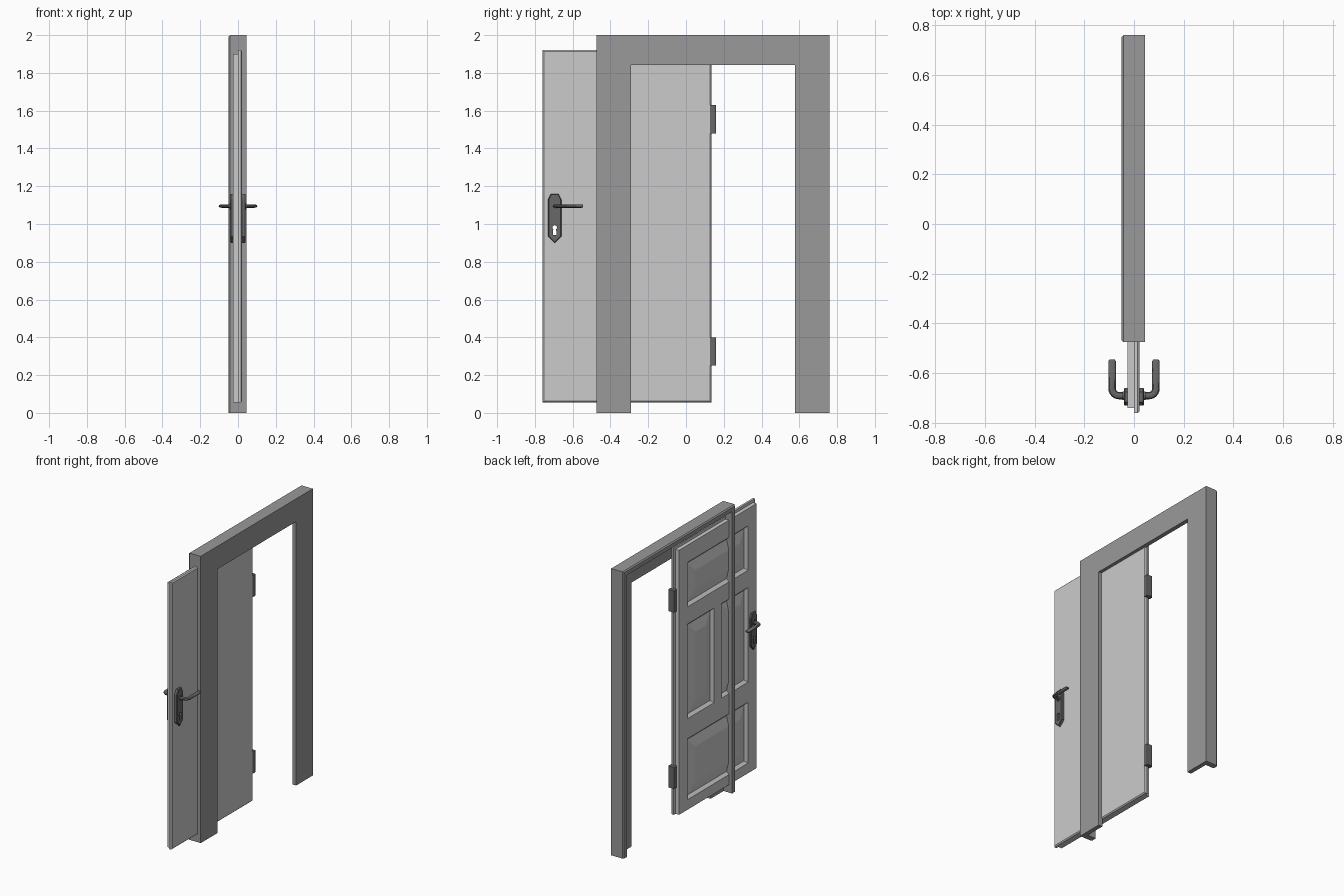
import bpy, bmesh, math
from mathutils import Vector

cube = bpy.data.objects.get("Cube")
if cube:
    bpy.data.objects.remove(cube, do_unlink=True)


def material(name, value):
    m = bpy.data.materials.new(name)
    m.use_nodes = True
    col = (value, value, value, 1)
    m.diffuse_color = col
    bsdf = m.node_tree.nodes["Principled BSDF"]
    bsdf.inputs["Base Color"].default_value = col
    bsdf.inputs["Roughness"].default_value = 0.6
    return m


DOOR = material("light grey door", 0.60)
FRAME = material("mid grey frame", 0.32)
METAL = material("dark grey metal", 0.14)


def finish(bm, name, mat):
    bmesh.ops.recalc_face_normals(bm, faces=bm.faces[:])
    mesh = bpy.data.meshes.new(name)
    bm.to_mesh(mesh)
    bm.free()
    ob = bpy.data.objects.new(name, mesh)
    bpy.context.collection.objects.link(ob)
    mesh.materials.append(mat)
    return ob


def box_bm(x0, x1, y0, y1, z0, z1):
    bm = bmesh.new()
    bmesh.ops.create_cube(bm, size=1)
    for v in bm.verts:
        v.co = Vector((x1 if v.co.x > 0 else x0,
                       y1 if v.co.y > 0 else y0,
                       z1 if v.co.z > 0 else z0))
    return bm


def prism(name, outline, x0, x1, mat, bevel=0):
    """Extrude a (y, z) outline along x, softening the x1 rim."""
    bm = bmesh.new()
    rings = [[bm.verts.new((x, y, z)) for y, z in outline] for x in (x0, x1)]
    bm.faces.new(rings[0])
    cap = bm.faces.new(rings[1])
    n = len(outline)
    for i in range(n):
        j = (i + 1) % n
        bm.faces.new((rings[0][i], rings[0][j], rings[1][j], rings[1][i]))
    bmesh.ops.recalc_face_normals(bm, faces=bm.faces[:])
    if bevel:
        bmesh.ops.bevel(bm, geom=list(cap.edges), offset=bevel, segments=1,
                        affect='EDGES')
    return finish(bm, name, mat)


# Door frame: rebated section swept up, across and down with mitred corners
section = [(0, .045), (.183, .045), (.183, .015), (.04, .015),
           (.04, -.05), (.008, -.05), (0, -.042)]
bm = bmesh.new()
y_lo, y_hi, top = -.475, .76, 2.0
stations = []
for side, high in ((0, 0), (0, 1), (1, 1), (1, 0)):
    stations.append([bm.verts.new((x, y_hi - d if side else y_lo + d,
                                   top - d * .87 if high else 0))
                     for d, x in section])
n = len(section)
for a, b in zip(stations, stations[1:]):
    for i in range(n):
        j = (i + 1) % n
        bm.faces.new((a[i], a[j], b[j], b[i]))
bm.faces.new(stations[0])
bm.faces.new(stations[-1])
finish(bm, "door_frame", FRAME)

# Flat outer leaf of the door, with a bevelled rim
bm = box_bm(0, .022, -.76, .135, .055, 1.92)
rim = [e for e in bm.edges if all(v.co.x > .01 for v in e.verts)]
bmesh.ops.bevel(bm, geom=rim, offset=.007, segments=1, affect='EDGES')
outer_leaf = finish(bm, "door_outer_leaf", DOOR)

# Panelled inner leaf: a grid whose panel cells are sunk, then raised
ys = [-.74, -.645, -.355, -.27, .02, .115]
zs = [.055, .125, .55, .69, 1.35, 1.47, 1.78, 1.90]
bm = bmesh.new()
grid = [[bm.verts.new((-.027, y, z)) for y in ys] for z in zs]
cells = {}
for r in range(len(zs) - 1):
    for c in range(len(ys) - 1):
        cells[r, c] = bm.faces.new((grid[r][c], grid[r + 1][c],
                                    grid[r + 1][c + 1], grid[r][c + 1]))
panels = [cells[3, 1], cells[3, 3]]
for r in (1, 5):
    panels += bmesh.ops.dissolve_faces(
        bm, faces=[cells[r, c] for c in (1, 2, 3)])["region"]
border = [e for e in bm.edges if e.is_boundary]
new = bmesh.ops.extrude_edge_only(bm, edges=border)["geom"]
for v in new:
    if isinstance(v, bmesh.types.BMVert):
        v.co.x = 0
bmesh.ops.edgeloop_fill(bm, edges=[e for e in bm.edges if e.is_boundary])
bmesh.ops.recalc_face_normals(bm, faces=bm.faces[:])
for thickness, depth in ((.018, -.019), (.07, .017)):
    bmesh.ops.inset_individual(bm, faces=panels, thickness=thickness,
                               depth=depth, use_even_offset=True)
inner_leaf = finish(bm, "door_panelled_leaf", DOOR)

# Handle plates and levers on both sides
plate_outline = [(-.73, 1.13), (-.715, 1.16), (-.675, 1.16), (-.66, 1.13),
                 (-.66, .935), (-.695, .90), (-.73, .935)]
AXIS_Y, AXIS_Z = -.69, 1.095
plates = []
for side, label, face in ((1, "left", .022), (-1, "right", .027)):
    plates.append(prism(label + "_handle_plate", plate_outline,
                        side * (face - .002), side * .041, METAL, .004))

    # Round collar under the lever
    ring = [(AXIS_Y + .017 * math.cos(k * math.tau / 16),
             AXIS_Z + .017 * math.sin(k * math.tau / 16)) for k in range(16)]
    prism(label + "_handle_collar", ring, side * .038, side * .046, METAL)

    # Lever: a bent, flattened bar
    path = [(.035, 0), (.06, 0)]
    path += [(.06 + .028 * math.sin(t), .028 * (1 - math.cos(t)))
             for t in (math.pi * k / 12 for k in range(1, 7))]
    path += [(.088, .138), (.088, .145)]
    curve = bpy.data.curves.new(label + "_lever", 'CURVE')
    curve.dimensions = '3D'
    curve.bevel_depth = .015
    curve.bevel_resolution = 2
    curve.use_fill_caps = True
    spline = curve.splines.new('POLY')
    spline.points.add(len(path) - 1)
    for p, (x, y) in zip(spline.points, path):
        p.co = (side * x, y, 0, 1)
    spline.points[-1].radius = .7
    curve.materials.append(METAL)
    lever = bpy.data.objects.new(label + "_lever", curve)
    lever.location = (0, AXIS_Y, AXIS_Z)
    lever.scale.z = .6
    bpy.context.collection.objects.link(lever)
    bpy.ops.object.select_all(action='DESELECT')
    lever.select_set(True)
    bpy.context.view_layer.objects.active = lever
    bpy.ops.object.convert(target='MESH')
    bpy.ops.object.shade_smooth_by_angle(angle=math.radians(40))

# Keyhole cut right through plates and door
keyhole = [(-.695 + .012 * math.cos(math.radians(a)),
            .982 + .012 * math.sin(math.radians(a)))
           for a in range(-50, 231, 28)]
keyhole += [(-.704, .942), (-.686, .942)]
cutter = prism("keyhole_cutter", keyhole, -.1, .1, METAL)
cutter.hide_render = True
for ob in plates + [outer_leaf, inner_leaf]:
    mod = ob.modifiers.new("keyhole", 'BOOLEAN')
    mod.operation = 'DIFFERENCE'
    mod.solver = 'EXACT'
    mod.object = cutter
    bpy.context.view_layer.objects.active = ob
    bpy.ops.object.modifier_apply(modifier=mod.name)
bpy.data.objects.remove(cutter, do_unlink=True)

# Hinges with softened upright edges
for label, z in (("lower", .25), ("upper", 1.48)):
    bm = box_bm(-.02, .026, .125, .16, z, z + .15)
    upright = [e for e in bm.edges
               if abs(e.verts[0].co.z - e.verts[1].co.z) > .1]
    bmesh.ops.bevel(bm, geom=upright, offset=.008, segments=2,
                    profile=.5, affect='EDGES')
    finish(bm, label + "_hinge", METAL)
